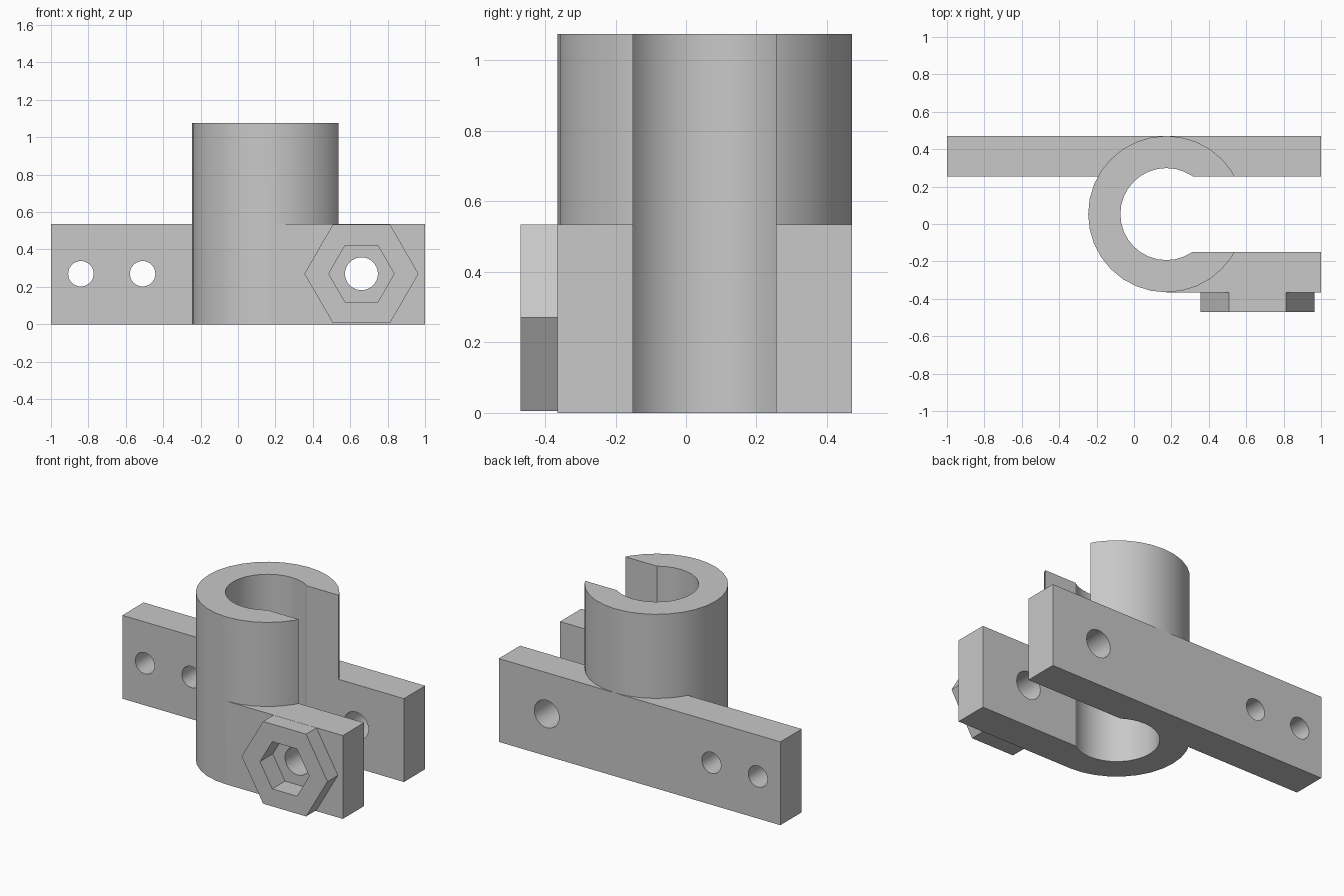
import bpy
import bmesh
import math
from mathutils import Vector

cube = bpy.data.objects.get("Cube")
if cube:
    bpy.data.objects.remove(cube, do_unlink=True)

grey = bpy.data.materials.new("light_grey")
grey.use_nodes = True
COLOUR = (0.58, 0.58, 0.58, 1.0)
grey.diffuse_color = COLOUR
grey.node_tree.nodes["Principled BSDF"].inputs["Base Color"].default_value = COLOUR


def extrude(name, points, offset):
    """Solid made by sweeping a flat outline along an offset."""
    bm = bmesh.new()
    face = bm.faces.new([bm.verts.new(p) for p in points])
    swept = bmesh.ops.extrude_face_region(bm, geom=[face], use_keep_orig=True)
    verts = [g for g in swept["geom"] if isinstance(g, bmesh.types.BMVert)]
    bmesh.ops.translate(bm, verts=verts, vec=Vector(offset))
    bmesh.ops.recalc_face_normals(bm, faces=bm.faces)
    mesh = bpy.data.meshes.new(name)
    bm.to_mesh(mesh)
    bm.free()
    mesh.materials.append(grey)
    obj = bpy.data.objects.new(name, mesh)
    bpy.context.collection.objects.link(obj)
    return obj


def box(name, x0, x1, y0, y1, z0, z1):
    outline = [(x0, y0, z0), (x1, y0, z0), (x1, y1, z0), (x0, y1, z0)]
    return extrude(name, outline, (0, 0, z1 - z0))


def ring(sides, radius):
    angles = [math.tau * i / sides for i in range(sides)]
    return [(radius * math.cos(a), radius * math.sin(a)) for a in angles]


def upright(name, sides, radius, z0, z1):
    pts = [(CX + u, CY + v, z0) for u, v in ring(sides, radius)]
    return extrude(name, pts, (0, 0, z1 - z0))


def crosswise(name, sides, radius, x, y0, y1):
    pts = [(x + u, y0, MID + v) for u, v in ring(sides, radius)]
    return extrude(name, pts, (0, y1 - y0, 0))


def combine(target, tool, operation):
    """Apply a boolean, then discard the tool."""
    tool.hide_render = True
    mod = target.modifiers.new(operation.lower(), "BOOLEAN")
    mod.operation, mod.solver, mod.object = operation, "EXACT", tool
    bpy.context.view_layer.objects.active = target
    bpy.ops.object.modifier_apply(modifier=mod.name)
    bpy.data.objects.remove(tool, do_unlink=True)


CX, CY, R = 0.173, 0.053, 0.418          # sleeve centre and radius
BACK, FRONT = CY + R, CY - R             # outer faces of the bars
SLOT_B, SLOT_F = 0.255, -0.15            # slot walls
BAR_H, MID, TOP = 0.535, 0.27, 1.075
NUT_X, NUT_FRONT = 0.66, -0.47

# Sleeve, mounting bar, clamp arm and hexagonal boss joined into one body
body = upright("clamp_body", 32, R, 0, TOP)
for part in (
    box("mounting_bar", -1, 1, SLOT_B, BACK, 0, BAR_H),
    box("clamp_arm", CX, 1, FRONT, SLOT_F, 0, BAR_H),
    crosswise("hex_boss", 6, 0.305, NUT_X, NUT_FRONT, FRONT + 0.05),
):
    combine(body, part, "UNION")

# Bore, slot, nut pocket, bolt hole and mounting holes
cutters = [
    upright("bore", 32, 0.246, -0.1, TOP + 0.1),
    box("slot", CX, 1.2, SLOT_F, SLOT_B, -0.1, TOP + 0.1),
    crosswise("nut_pocket", 6, 0.175, NUT_X, NUT_FRONT - 0.1, NUT_FRONT + 0.13),
    crosswise("bolt_hole", 32, 0.088, NUT_X, -0.6, 0.6),
]
for x in (-0.84, -0.51):
    cutters.append(crosswise("mounting_hole", 32, 0.068, x, 0.1, 0.6))
for cutter in cutters:
    combine(body, cutter, "DIFFERENCE")

# Smooth round walls, flat planar faces
bpy.ops.object.select_all(action="DESELECT")
body.select_set(True)
bpy.context.view_layer.objects.active = body
bpy.ops.object.shade_smooth_by_angle(angle=math.radians(30))
for poly in body.data.polygons:
    if max(abs(c) for c in poly.normal) > 0.9999:
        poly.use_smooth = False
